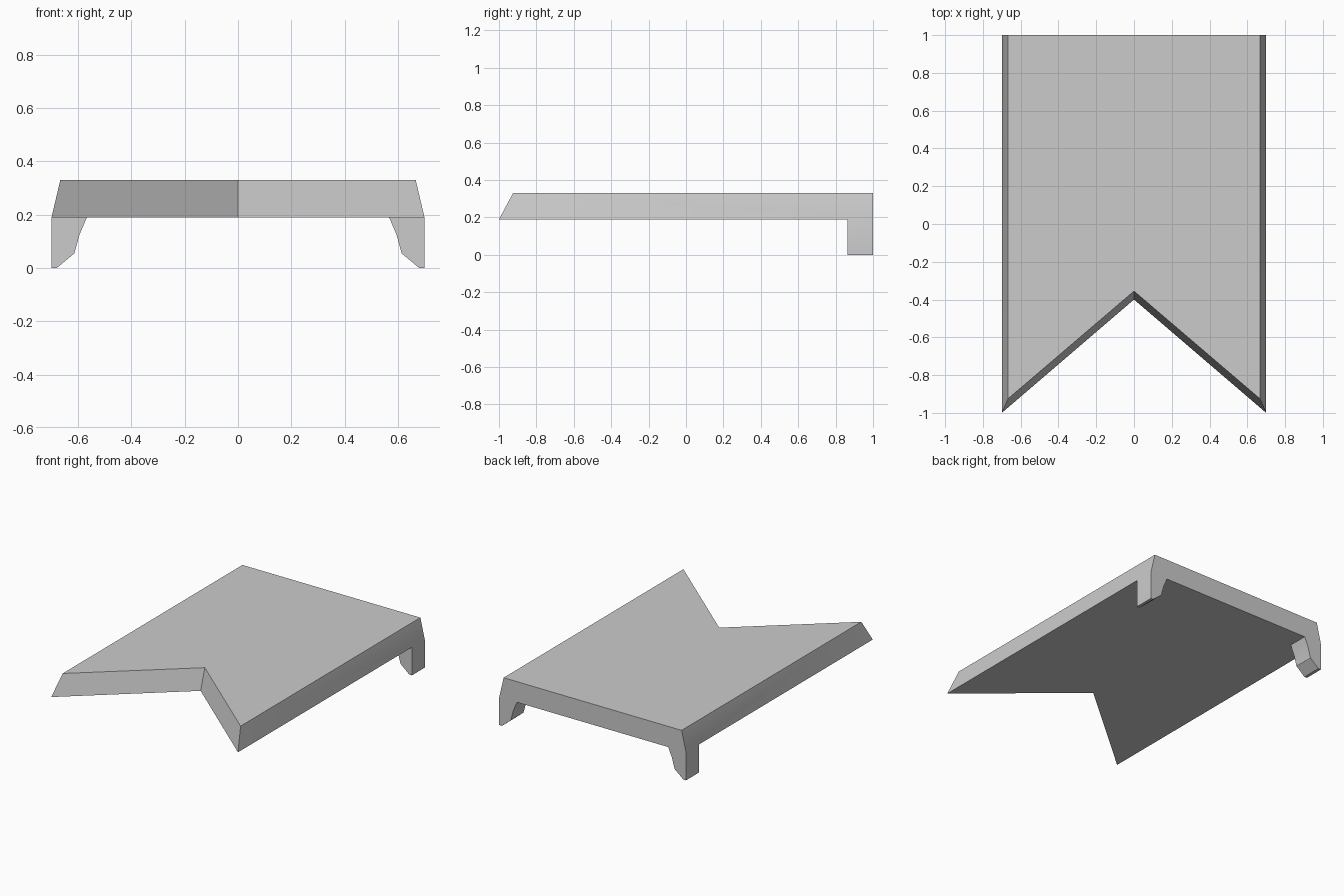
import bpy
import bmesh
import math

cube = bpy.data.objects.get("Cube")
if cube:
    bpy.data.objects.remove(cube, do_unlink=True)

# Heights and depths
TOP, UNDER = 0.33, 0.19
BACK, LEG_FRONT = 1.0, 0.863

bm = bmesh.new()


def face(points):
    bm.faces.new([bm.verts.new(p) for p in points])


def level(outline, z):
    return [(x, y, z) for x, y in outline]


# Left half of the notched deck: top and underside
upper = level([(0, BACK), (0.667, BACK), (0.667, -0.925), (0, -0.355)], TOP)
under = level([(0, BACK), (0.567, BACK), (0.567, LEG_FRONT),
               (0.7, LEG_FRONT), (0.7, -1), (0, -0.4)], UNDER)
face(upper)
face(under)

# Sloped notch edge and sloped outer side
face([upper[2], upper[3], under[5], under[4]])
face([upper[1], upper[2], under[4], under[3], (0.7, BACK, UNDER)])

# Leg profile, from the outer top corner round to the inner top corner
leg = [(0.7, UNDER), (0.7, 0), (0.68, 0), (0.614, 0.055),
       (0.595, 0.125), (0.567, UNDER)]


def leg_at(y):
    return [(x, y, z) for x, z in leg]


rear, front = leg_at(BACK), leg_at(LEG_FRONT)
face(front)
for i in range(len(leg) - 1):
    face([rear[i], rear[i + 1], front[i + 1], front[i]])

# Flat back of the deck and leg together
face([upper[0], upper[1]] + rear + [under[0]])

# Weld, mirror to the other half and weld the centre line
bmesh.ops.remove_doubles(bm, verts=bm.verts[:], dist=0.0005)
bmesh.ops.mirror(bm, geom=bm.verts[:] + bm.edges[:] + bm.faces[:],
                 axis='X', merge_dist=0.0005)
bmesh.ops.remove_doubles(bm, verts=bm.verts[:], dist=0.0005)
bmesh.ops.recalc_face_normals(bm, faces=bm.faces[:])

mesh = bpy.data.meshes.new("notched_deck")
bm.to_mesh(mesh)
bm.free()
deck = bpy.data.objects.new("notched_deck_with_legs", mesh)
bpy.context.collection.objects.link(deck)

# Plain grey
grey = bpy.data.materials.new("light_grey")
grey.use_nodes = True
colour = (0.6, 0.6, 0.6, 1)
grey.diffuse_color = colour
grey.node_tree.nodes["Principled BSDF"].inputs["Base Color"].default_value = colour
mesh.materials.append(grey)

# Soft bends, crisp corners
bpy.ops.object.select_all(action='DESELECT')
deck.select_set(True)
bpy.context.view_layer.objects.active = deck
bpy.ops.object.shade_smooth_by_angle(angle=math.radians(30))
